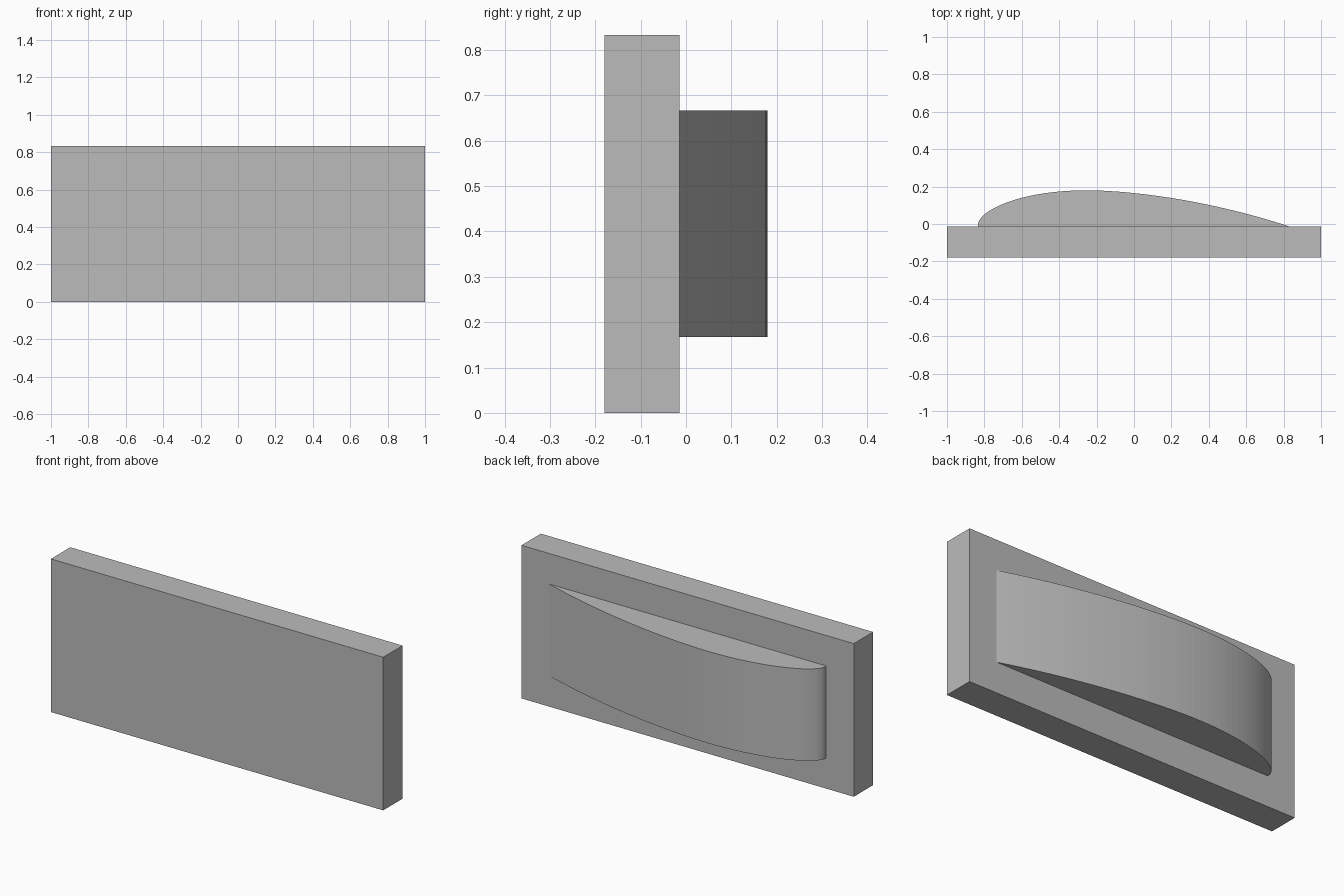
import bpy
import bmesh
from math import atan, cos, pi, sin, sqrt

cube = bpy.data.objects.get("Cube")
if cube:
    bpy.data.objects.remove(cube, do_unlink=True)

GREY = (0.5, 0.5, 0.5, 1.0)
grey = bpy.data.materials.new("plain_grey")
grey.use_nodes = True
grey.diffuse_color = GREY
grey.node_tree.nodes["Principled BSDF"].inputs["Base Color"].default_value = GREY


def extrude_profile(name, outline, z0, z1):
    """Raise a closed xy outline into a solid between two heights."""
    bm = bmesh.new()
    face = bm.faces.new([bm.verts.new((x, y, z0)) for x, y in outline])
    raised = bmesh.ops.extrude_face_region(bm, geom=[face], use_keep_orig=True)
    top = [g for g in raised["geom"] if isinstance(g, bmesh.types.BMVert)]
    bmesh.ops.translate(bm, verts=top, vec=(0, 0, z1 - z0))
    bmesh.ops.recalc_face_normals(bm, faces=bm.faces)
    mesh = bpy.data.meshes.new(name)
    bm.to_mesh(mesh)
    bm.free()
    mesh.materials.append(grey)
    obj = bpy.data.objects.new(name, mesh)
    bpy.context.collection.objects.link(obj)
    return obj


def wing_top(u, thickness=0.15, camber=0.04, crest=0.4):
    """Upper surface point of a cambered wing section, u from nose to tail."""
    half = 5 * thickness * (0.2969 * sqrt(u) - 0.126 * u - 0.3516 * u**2
                            + 0.2843 * u**3 - 0.1036 * u**4)
    span = crest if u < crest else 1 - crest
    base = 0 if u < crest else 1 - 2 * crest
    mean = camber / span**2 * (base + 2 * crest * u - u * u)
    tilt = atan(2 * camber / span**2 * (crest - u))
    return u - half * sin(tilt), mean + half * cos(tilt)


PLATE_BACK = -0.014
DEPTH = 0.18
CHORD = 5 / 3
STEPS = 60

# Backing plate
extrude_profile("backing_plate",
                [(-1, -DEPTH), (1, -DEPTH), (1, PLATE_BACK), (-1, PLATE_BACK)],
                0, 0.833)

# Half wing section standing on the back of the plate
curve = [wing_top((1 - cos(pi * i / STEPS)) / 2) for i in range(STEPS + 1)]
rise = (DEPTH - PLATE_BACK) / max(y for x, y in curve)
outline = [((x - 0.5) * CHORD, PLATE_BACK + max(y, 0) * rise) for x, y in curve]
extrude_profile("wing_section", outline, 0.167, 0.667)
